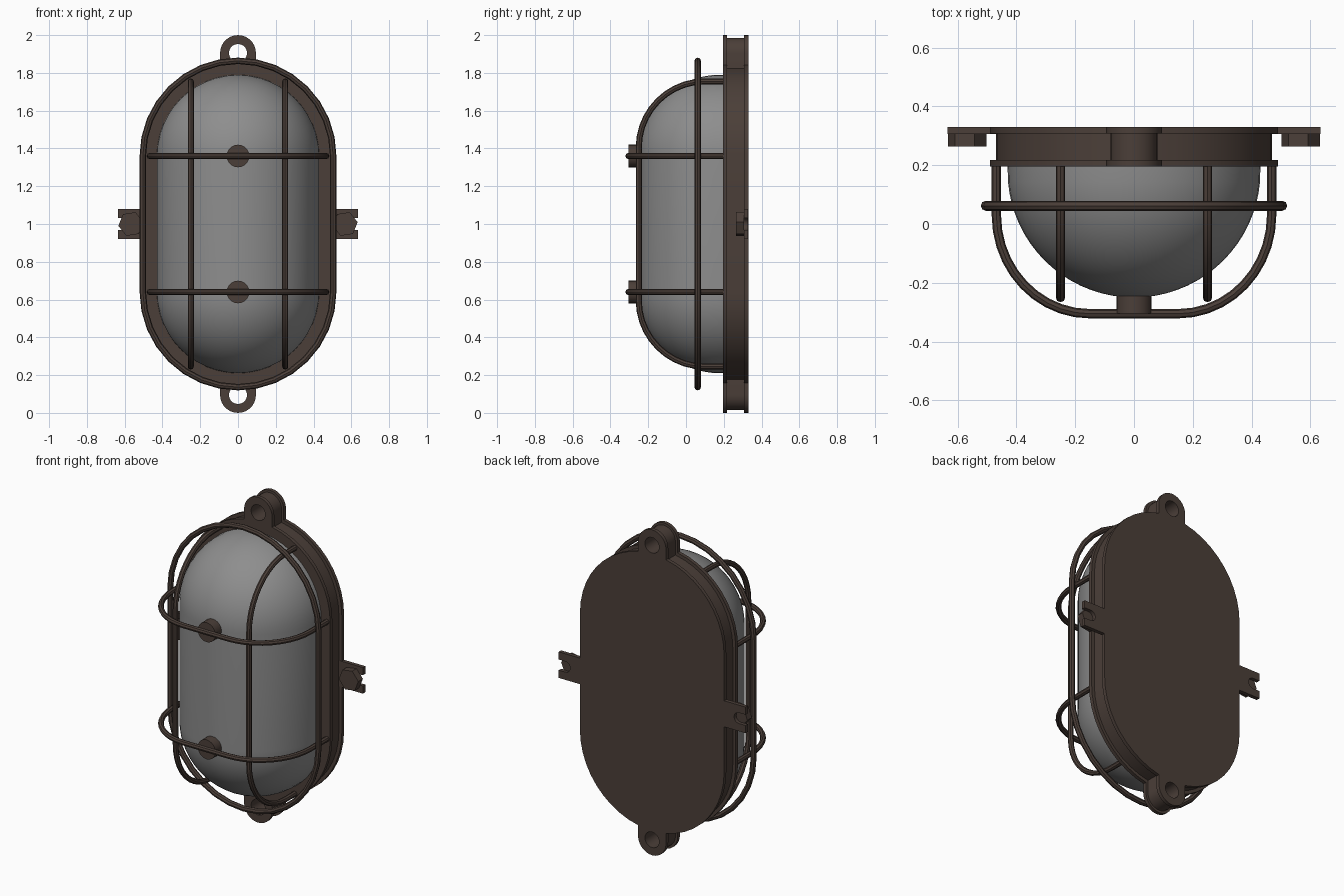
import bpy, bmesh
from math import sin, cos, pi, acos, radians
from mathutils import Matrix, Vector

cube = bpy.data.objects.get("Cube")
if cube:
    bpy.data.objects.remove(cube, do_unlink=True)

MID, HALF = 1.0, 0.36          # centre height, half length of the straight sides
LUG = 0.905                    # lug distance from the centre


def material(name, rgb, rough):
    m = bpy.data.materials.new(name)
    m.use_nodes = True
    m.diffuse_color = (*rgb, 1)
    b = m.node_tree.nodes["Principled BSDF"]
    b.inputs["Base Color"].default_value = (*rgb, 1)
    b.inputs["Roughness"].default_value = rough
    return m


bronze = material("dark bronze", (0.07, 0.049, 0.040), 0.6)
glass = material("frosted grey glass", (0.27, 0.27, 0.27), 0.5)


def finish(name, mesh, mat, smooth=True):
    mesh.materials.clear()
    mesh.materials.append(mat)
    ob = bpy.data.objects.new(name, mesh)
    bpy.context.collection.objects.link(ob)
    if smooth:
        bpy.ops.object.select_all(action="DESELECT")
        ob.select_set(True)
        bpy.context.view_layer.objects.active = ob
        bpy.ops.object.shade_smooth_by_angle(angle=radians(35))
    return ob


def from_curve(name, splines, mat, cyclic, matrix=Matrix(), **settings):
    """Turn point lists into a mesh by way of a curve."""
    cu = bpy.data.curves.new(name, "CURVE")
    for key, value in settings.items():
        setattr(cu, key, value)
    for pts in splines:
        sp = cu.splines.new("POLY")
        sp.points.add(len(pts) - 1)
        for p, co in zip(sp.points, pts):
            p.co = (*Vector(co).to_3d(), 1)
        sp.use_cyclic_u = cyclic
    tmp = bpy.data.objects.new(name, cu)
    mesh = bpy.data.meshes.new_from_object(tmp)
    bpy.data.objects.remove(tmp)
    bpy.data.curves.remove(cu)
    mesh.transform(matrix)
    return finish(name, mesh, mat)


def plate(name, outlines, y0, y1, mat=bronze):
    """Extrude x-z outlines (holes allowed) between two depths."""
    m = Matrix.Translation((0, (y0 + y1) / 2, MID)) @ Matrix.Rotation(pi / 2, 4, "X")
    return from_curve(name, outlines, mat, True, m, dimensions="2D",
                      fill_mode="BOTH", extrude=(y1 - y0) / 2)


def bar(name, pts, radius, cyclic=False):
    return from_curve(name, [pts], bronze, cyclic, dimensions="3D", bevel_depth=radius,
                      bevel_resolution=2, use_fill_caps=True)


def arc(cx, cz, r, a0, a1, n):
    return [(cx + r * cos(a0 + (a1 - a0) * i / n), cz + r * sin(a0 + (a1 - a0) * i / n))
            for i in range(n + 1)]


def both_ends(top):
    return top + [(-x, -z) for x, z in top]


def stadium(r, n=24):
    return both_ends(arc(0, HALF, r, 0, pi, n))


def lugged(r, lug):
    """Stadium with a rounded lug at each end, plus its two holes."""
    a = acos(lug / r)
    top = arc(0, HALF, r, 0, a, 10) + arc(0, LUG, lug, 0, pi, 14) \
        + arc(0, HALF, r, pi - a, pi, 10)
    return [both_ends(top)] + [arc(0, s * LUG, 0.048, 0, 2 * pi, 20)[:-1] for s in (1, -1)]


# Housing: narrower body between two flanges
plate("back_flange", lugged(0.49, 0.095), 0.308, 0.33)
plate("housing_body", lugged(0.47, 0.08), 0.217, 0.308)
plate("front_flange", lugged(0.49, 0.095), 0.195, 0.217)

# Glass dome: stadium rings shrinking towards a ridge line
bm = bmesh.new()
R, STEPS = 0.43, 18
rings = []
for k in range(STEPS + 1):
    t = k / STEPS * pi / 2
    y = 0.18 - R * sin(t) if k else 0.2
    rings.append([bm.verts.new((x, y, z + MID)) for x, z in stadium(max(R * cos(t), 1e-6))])
for a, b in zip(rings, rings[1:]):
    for i in range(len(a)):
        j = (i + 1) % len(a)
        bm.faces.new((a[i], a[j], b[j], b[i]))
bmesh.ops.remove_doubles(bm, verts=bm.verts, dist=1e-4)
bmesh.ops.recalc_face_normals(bm, faces=bm.faces)
dome_mesh = bpy.data.meshes.new("glass_dome")
bm.to_mesh(dome_mesh)
bm.free()
finish("glass_dome", dome_mesh, glass)

# Cage: one ring, two upright bars, two cross bars
bar("cage_ring", [(x, 0.062, z + MID) for x, z in stadium(0.504, 16)], 0.017, True)
for side, s in (("left", 1), ("right", -1)):
    bend = arc(0.1, 0.405, 0.35, pi / 2, pi, 10)
    half = [(0.21, 0.755)] + bend
    path = half + [(y, -z) for y, z in reversed(half)]
    bar(side + "_upright_bar", [(s * 0.25, y, z + MID) for y, z in path], 0.016)


def cylinder(name, x, z, y0, y1, r, sides, turn=0.0):
    return plate(name, [arc(x, z, r, turn, turn + 2 * pi, sides)[:-1]], y0, y1)


for end, s in (("upper", 1), ("lower", -1)):
    bend = [(0.15 + 0.318 * x, 0.03 - 0.335 * y) for x, y in arc(0, 0, 1, 0, pi / 2, 10)]
    half = [(0.468, 0.21)] + bend
    path = half + [(-x, y) for x, y in reversed(half)]
    bar(end + "_cross_bar", [(x, y, MID + s * HALF) for x, y in path], 0.016)
    cylinder(end + "_stud", 0, s * HALF, -0.305, -0.22, 0.06, 20)

# Side brackets with open slots, and their hex bolts
for side, s in (("left", 1), ("right", -1)):
    slot = arc(0.59, 0, 0.033, pi / 2, 3 * pi / 2, 8)
    tab = [(0.46, -0.08), (0.46, 0.08), (0.635, 0.08), (0.635, 0.033)] + slot \
        + [(0.635, -0.033), (0.635, -0.08)]
    plate(side + "_bracket", [[(s * x, z) for x, z in tab]], 0.306, 0.3295)
    cylinder(side + "_bolt", s * 0.567, 0, 0.264, 0.308, 0.067, 6, 0.15)
